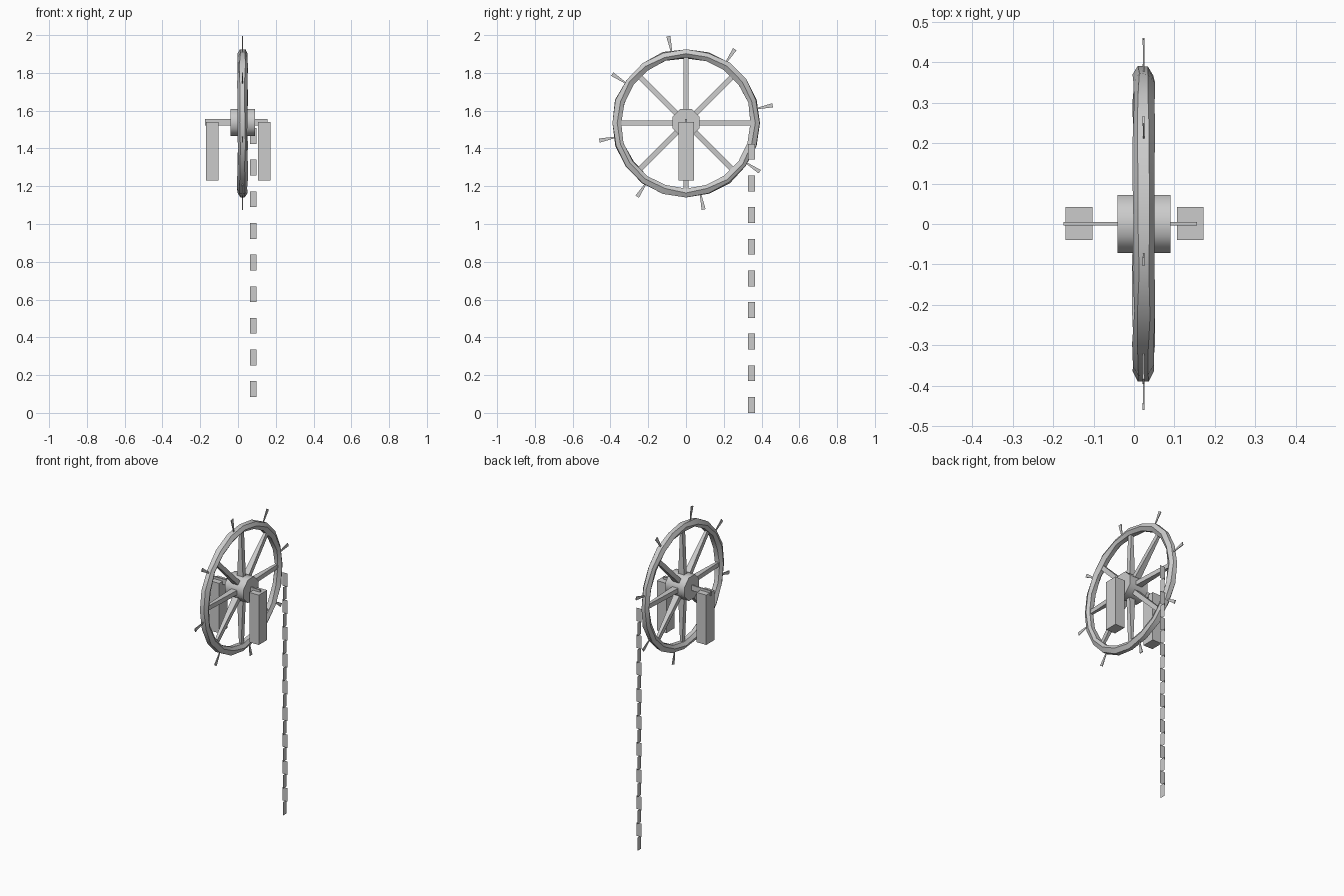
import bpy, bmesh, math, random
from mathutils import Matrix, Vector

if "Cube" in bpy.data.objects:
    bpy.data.objects.remove(bpy.data.objects["Cube"])

random.seed(4)
CX, CZ = 0.024, 1.535
CENTRE = Vector((CX, 0, CZ))


def finish(name, bm, smooth=None):
    bmesh.ops.recalc_face_normals(bm, faces=bm.faces)
    me = bpy.data.meshes.new(name)
    bm.to_mesh(me)
    bm.free()
    ob = bpy.data.objects.new(name, me)
    bpy.context.collection.objects.link(ob)
    if smooth:
        bpy.context.view_layer.objects.active = ob
        ob.select_set(True)
        bpy.ops.object.shade_smooth_by_angle(angle=math.radians(smooth))
        ob.select_set(False)
    return ob


def box(name, x0, x1, y0, y1, z0, z1):
    bm = bmesh.new()
    bmesh.ops.create_cube(bm, size=1)
    for v in bm.verts:
        v.co = Vector(((x0 + x1) / 2 + v.co.x * (x1 - x0),
                       (y0 + y1) / 2 + v.co.y * (y1 - y0),
                       (z0 + z1) / 2 + v.co.z * (z1 - z0)))
    return finish(name, bm)


def radial_bar(name, angle, r0, r1, size0, size1):
    """Tapered bar pointing out from the hub; sizes are (x, tangent) widths."""
    bm = bmesh.new()
    bmesh.ops.create_cube(bm, size=1)
    d = Vector((0, math.cos(angle), math.sin(angle)))
    t = Vector((0, -math.sin(angle), math.cos(angle)))
    for v in bm.verts:
        r, s = (r1, size1) if v.co.z > 0 else (r0, size0)
        v.co = CENTRE + d * r + t * v.co.y * s[1] + Vector((v.co.x * s[0], 0, 0))
    return finish(name, bm)


# Rough hand-made rim: a low-poly ring with slight wobble
bm = bmesh.new()
SEG, SIDES = 20, 6
rings = []
for i in range(SEG):
    a = 2 * math.pi * i / SEG
    ring = []
    for j in range(SIDES):
        b = 2 * math.pi * (j + 0.5) / SIDES
        r = 0.368 + 0.027 * math.cos(b) + random.uniform(-0.004, 0.004)
        x = CX + 0.026 * math.sin(b) + random.uniform(-0.003, 0.003)
        ring.append(bm.verts.new((x, r * math.cos(a), CZ + r * math.sin(a))))
    rings.append(ring)
for i in range(SEG):
    A, B = rings[i], rings[(i + 1) % SEG]
    for j in range(SIDES):
        k = (j + 1) % SIDES
        bm.faces.new((A[j], A[k], B[k], B[j]))
finish("wheel_rim", bm, 40)

# Spokes and small outer pegs
for i in range(8):
    a = i * math.pi / 4
    radial_bar(f"spoke_{i}", a, 0.05, 0.36, (0.042, 0.028), (0.014, 0.028))
    radial_bar(f"peg_{i}", a + math.radians(11.5), 0.375, 0.468,
               (0.003, 0.006), (0.005, 0.022))

# Hub
bm = bmesh.new()
bmesh.ops.create_cone(bm, cap_ends=True, segments=8, radius1=0.078, radius2=0.078,
                      depth=0.131,
                      matrix=Matrix.Translation((0.0245, 0, CZ + 0.003))
                      @ Matrix.Rotation(math.pi / 2, 4, 'Y')
                      @ Matrix.Rotation(math.pi / 8, 4, 'Z'))
finish("hub", bm, 50)

# Axle and its two support blocks
box("axle", -0.174, 0.156, -0.004, 0.005, 1.522, 1.555)
box("left_support", -0.169, -0.103, -0.04, 0.042, 1.23, 1.541)
box("right_support", 0.107, 0.172, -0.04, 0.042, 1.23, 1.541)

# Hanging chain of flat links, alternately turned
LINK, HALF = 0.0838, 0.0175
bm = bmesh.new()
for i in range(18):
    z0, z1 = i * LINK, (i + 1) * LINK
    w = Vector((0, HALF, 0)) if i % 2 == 0 else Vector((HALF, 0, 0))
    p = Vector((0.081, 0.347, 0))
    bm.faces.new([bm.verts.new(p + s * w + Vector((0, 0, z)))
                  for s, z in ((-1, z0), (1, z0), (1, z1), (-1, z1))])
finish("chain", bm)
